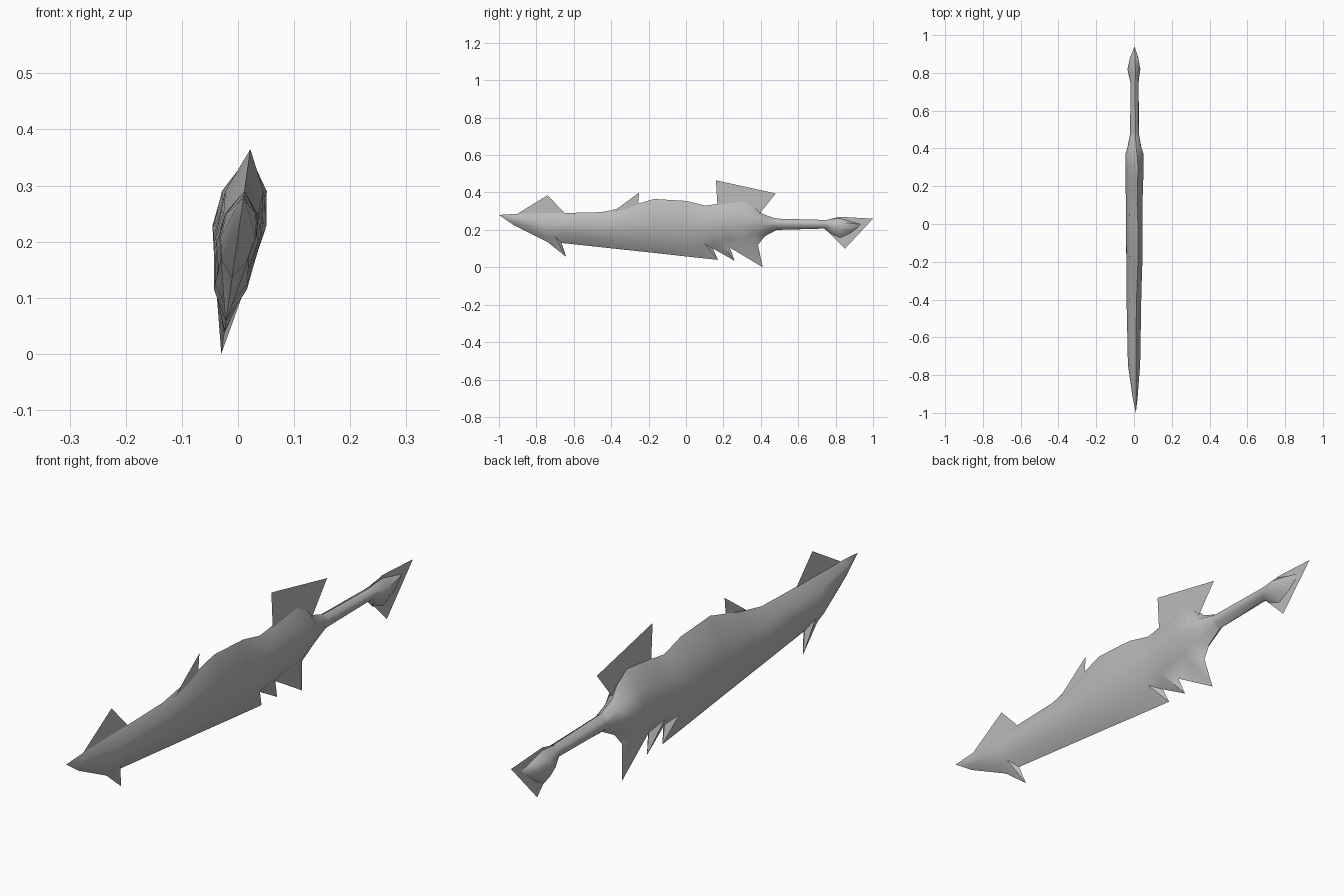
import bpy, bmesh, math

cube = bpy.data.objects.get("Cube")
if cube:
    bpy.data.objects.remove(cube, do_unlink=True)

grey = bpy.data.materials.new("steel grey")
grey.use_nodes = True
COLOUR = (0.5, 0.5, 0.5, 1)
grey.diffuse_color = COLOUR
grey.node_tree.nodes["Principled BSDF"].inputs["Base Color"].default_value = COLOUR


def lean(z):
    """The whole blade leans slightly sideways as it rises."""
    return 0.142 * (z - 0.21)


def finish(bm, name, smooth):
    mesh = bpy.data.meshes.new(name)
    bm.to_mesh(mesh)
    bm.free()
    mesh.materials.append(grey)
    obj = bpy.data.objects.new(name, mesh)
    bpy.context.scene.collection.objects.link(obj)
    if smooth:
        bpy.ops.object.select_all(action='DESELECT')
        obj.select_set(True)
        bpy.context.view_layer.objects.active = obj
        bpy.ops.object.shade_smooth_by_angle(angle=math.radians(55))
    return obj


def loft(name, sections):
    """Each section: y, top z, upper z, lower z, half width, bottom y, bottom z."""
    bm = bmesh.new()
    rings = []
    for y, top, up, lo, w, by, bz in sections:
        mid = (up + lo) / 2
        right = [(w * 0.85, y, up), (w, y, mid), (w * 0.72, y, lo)]
        left = [(-x, yy, z) for x, yy, z in reversed(right)]
        ring = [(0, y, top)] + right + [(0, by, bz)] + left
        rings.append([bm.verts.new((x + lean(z), yy, z)) for x, yy, z in ring])
    for a, b in zip(rings, rings[1:]):
        for i in range(8):
            j = (i + 1) % 8
            bm.faces.new((a[i], a[j], b[j], b[i]))
    bm.faces.new(rings[0])
    bm.faces.new(rings[-1])
    bmesh.ops.remove_doubles(bm, verts=bm.verts, dist=0.0005)
    bmesh.ops.triangulate(bm, faces=bm.faces)
    bmesh.ops.recalc_face_normals(bm, faces=bm.faces)
    return finish(bm, name, True)


def fin(name, x, points):
    """Paper-thin flat plate in the long upright plane."""
    bm = bmesh.new()
    bm.faces.new([bm.verts.new((x, y, z)) for y, z in points])
    bmesh.ops.recalc_face_normals(bm, faces=bm.faces)
    return finish(bm, name, False)


# Blade: pointed tip, front barb, long edge, rear teeth
loft("blade", [
    (-1.00, 0.28, 0.28, 0.28, 0.0, -1.00, 0.28),
    (-0.92, 0.285, 0.265, 0.24, 0.013, -0.92, 0.225),
    (-0.75, 0.29, 0.25, 0.165, 0.031, -0.74, 0.135),
    (-0.70, 0.29, 0.25, 0.165, 0.033, -0.64, 0.055),
    (-0.655, 0.29, 0.25, 0.17, 0.034, -0.665, 0.13),
    (-0.45, 0.295, 0.25, 0.15, 0.037, -0.45, 0.107),
    (-0.33, 0.32, 0.265, 0.14, 0.038, -0.33, 0.094),
    (-0.17, 0.365, 0.29, 0.125, 0.04, -0.17, 0.077),
    (0.00, 0.355, 0.285, 0.115, 0.041, 0.00, 0.058),
    (0.10, 0.33, 0.275, 0.125, 0.042, 0.17, 0.04),
    (0.14, 0.335, 0.275, 0.14, 0.043, 0.145, 0.10),
    (0.18, 0.342, 0.28, 0.14, 0.044, 0.26, 0.035),
    (0.23, 0.347, 0.285, 0.15, 0.045, 0.235, 0.105),
    (0.31, 0.355, 0.29, 0.155, 0.047, 0.41, 0.0),
    (0.37, 0.325, 0.28, 0.18, 0.048, 0.385, 0.12),
    (0.41, 0.285, 0.26, 0.19, 0.036, 0.42, 0.165),
    (0.48, 0.26, 0.248, 0.212, 0.023, 0.485, 0.20),
])

# Grip and pommel bulb
loft("grip", [
    (0.44, 0.265, 0.25, 0.21, 0.026, 0.44, 0.19),
    (0.49, 0.26, 0.247, 0.213, 0.023, 0.49, 0.20),
    (0.75, 0.253, 0.243, 0.215, 0.022, 0.74, 0.207),
    (0.78, 0.258, 0.24, 0.19, 0.027, 0.78, 0.17),
    (0.82, 0.262, 0.24, 0.175, 0.034, 0.83, 0.145),
    (0.88, 0.245, 0.235, 0.195, 0.022, 0.88, 0.175),
    (0.94, 0.23, 0.23, 0.23, 0.0, 0.94, 0.23),
])

# Flat fins along the back and around the pommel
fin("front_fin", 0.01, [(-0.92, 0.275), (-0.74, 0.385), (-0.63, 0.27)])
fin("middle_fin", 0.02, [(-0.40, 0.29), (-0.25, 0.40), (-0.26, 0.30)])
fin("rear_fin", 0.022, [(0.17, 0.30), (0.16, 0.465), (0.48, 0.395), (0.38, 0.27)])
fin("pommel_fin", 0.003, [(0.74, 0.25), (0.82, 0.27), (1.0, 0.26),
                          (0.85, 0.10), (0.77, 0.18)])
